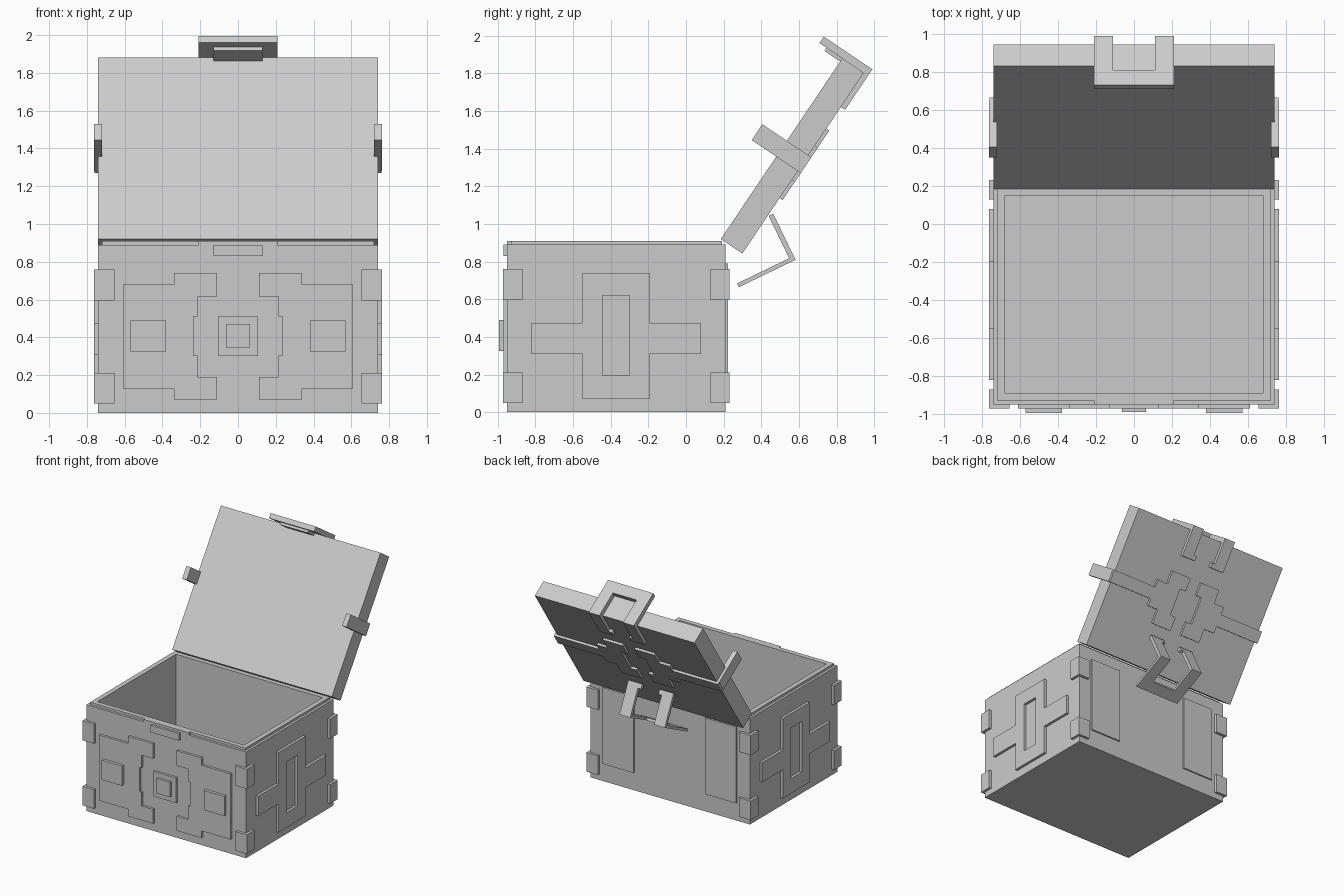
import bpy, bmesh
from mathutils import Vector

cube = bpy.data.objects.get("Cube")
if cube:
    bpy.data.objects.remove(cube, do_unlink=True)

grey = bpy.data.materials.new("plain_grey")
grey.use_nodes = True
grey.diffuse_color = (0.6, 0.6, 0.6, 1)
grey.node_tree.nodes["Principled BSDF"].inputs["Base Color"].default_value = (0.6, 0.6, 0.6, 1)


def finish(name, bm):
    bmesh.ops.recalc_face_normals(bm, faces=bm.faces)
    mesh = bpy.data.meshes.new(name)
    bm.to_mesh(mesh)
    bm.free()
    mesh.materials.append(grey)
    obj = bpy.data.objects.new(name, mesh)
    bpy.context.collection.objects.link(obj)
    return obj


def plate(name, place, low, high, *outlines):
    """Extrude an outline (later outlines are holes) in the frame given by place(a, b, depth)."""
    bm = bmesh.new()
    edges = []
    for points in outlines:
        ring = [bm.verts.new(place(a, b, low)) for a, b in points]
        edges += [bm.edges.new((v, ring[i - 1])) for i, v in enumerate(ring)]
    bmesh.ops.triangle_fill(bm, edges=edges, use_beauty=True)
    bmesh.ops.dissolve_limit(bm, angle_limit=0.01, verts=bm.verts, edges=bm.edges)
    shift = place(0, 0, high) - place(0, 0, low)
    new = bmesh.ops.extrude_face_region(bm, geom=bm.faces[:], use_keep_orig=True)["geom"]
    bmesh.ops.translate(bm, vec=shift, verts=[g for g in new if isinstance(g, bmesh.types.BMVert)])
    return finish(name, bm)


def rect(a0, a1, b0, b1):
    return [(a0, b0), (a1, b0), (a1, b1), (a0, b1)]


def flip(points, s):
    return [(a * s, b) for a, b in points]


# Frames for the faces of the chest and for the open lid
LID_ORIGIN = Vector((0, 0.185, 0.92))
LID_ALONG = Vector((0, 0.558, 0.83))
LID_OUT = Vector((0, 0.83, -0.558))


def front(x, z, d):
    return Vector((x, -0.95 - d, z))


def back(x, z, d):
    return Vector((x, 0.21 + d, z))


def lid(x, u, n):
    return Vector((x, 0, 0)) + LID_ORIGIN + LID_ALONG * u + LID_OUT * n


def lid_end(x, n, u):
    return lid(x, u, n)


# Hollow chest body with a stepped rim, made from stacked rings
bm = bmesh.new()
rings = []
for inset, z in ((0, 0), (0, 0.89), (0.02, 0.89), (0.02, 0.91), (0.06, 0.91), (0.06, 0.06)):
    x, y = 0.74 - inset, 0.58 - inset
    rings.append([bm.verts.new((a, b - 0.37, z)) for a, b in rect(-x, x, -y, y)])
for lower, upper in zip(rings, rings[1:]):
    for i in range(4):
        bm.faces.new((lower[i - 1], lower[i], upper[i], upper[i - 1]))
bm.faces.new(rings[0])
bm.faces.new(rings[-1])
finish("chest_body", bm)

# Front clasp seat and centre boss
plate("clasp_rim", front, -0.02, 0, rect(-0.21, 0.21, 0.89, 0.91))
plate("clasp_seat", front, 0, 0.02, rect(-0.13, 0.13, 0.83, 0.89))
plate("front_boss", front, 0, 0.02, rect(-0.105, 0.105, 0.3, 0.51))
plate("front_boss_stud", front, 0.02, 0.04, rect(-0.0625, 0.0625, 0.345, 0.47))

front_trim = [(0.11, 0.07), (0.34, 0.07), (0.34, 0.13), (0.61, 0.13), (0.61, 0.68), (0.34, 0.68),
              (0.34, 0.74), (0.11, 0.74), (0.11, 0.615), (0.215, 0.615), (0.215, 0.51), (0.235, 0.51),
              (0.235, 0.305), (0.215, 0.305), (0.215, 0.19), (0.11, 0.19)]
side_cross = [(-0.82, 0.31), (-0.55, 0.31), (-0.55, 0.07), (-0.195, 0.07), (-0.195, 0.31), (0.08, 0.31),
              (0.08, 0.475), (-0.195, 0.475), (-0.195, 0.74), (-0.55, 0.74), (-0.55, 0.475), (-0.82, 0.475)]
lid_trim = [(0.055, 0.355), (0.24, 0.355), (0.24, 0.47), (0.34, 0.47), (0.34, 0.528), (0.76, 0.528),
            (0.76, 0.629), (0.34, 0.629), (0.34, 0.69), (0.24, 0.69), (0.24, 0.8), (0.055, 0.8),
            (0.055, 0.69), (0.11, 0.69), (0.11, 0.47), (0.055, 0.47)]

for s, label in ((1, "left"), (-1, "right")):
    def side(y, z, d):
        return Vector((s * (0.74 + d), y, z))

    def lid_side(u, n, d):
        return lid(s * (0.74 + d), u, n)

    # Raised trim on the front, side and back
    plate(label + "_front_trim", front, 0, 0.02, flip(front_trim, s))
    plate(label + "_front_stud", front, 0.02, 0.045, flip(rect(0.38, 0.57, 0.325, 0.49), s))
    plate(label + "_side_cross", side, 0, 0.022, side_cross, rect(-0.445, -0.3, 0.195, 0.62))
    plate(label + "_back_panel", back, 0, 0.012, flip(rect(0.33, 0.62, 0.15, 0.79), s))

    # Corner guards, each an L seen from above
    for z0, z1, level in ((0.05, 0.21, "lower"), (0.595, 0.76, "upper")):
        for e, end in ((-1, "front"), (1, "back")):
            guard = [(0.655, 0.57), (0.73, 0.57), (0.73, 0.5), (0.762, 0.5), (0.762, 0.602), (0.655, 0.602)]
            plate(f"{label}_{end}_{level}_guard", lambda a, b, d: Vector((s * a, e * b - 0.37, d)),
                  z0, z1, guard)

    # Lid strap with its hook over the side
    plate(label + "_lid_trim", lid, 0.138, 0.157, flip(lid_trim, s))
    plate(label + "_lid_hook", lid_side, -0.02, 0.022, rect(0.528, 0.629, -0.157, 0.138))

# Open lid
plate("lid", lid, 0, 0.138, rect(-0.74, 0.74, 0, 1.157))
plate("clasp_tongue", lid_end, 1.137, 1.157, rect(-0.13, 0.13, -0.1, 0))


def clasp(name, place, length, thick, reach):
    """Bent clasp: a U plate running along p, with two arms folded along q."""
    plate(name + "_plate", place, 0, thick,
          [(-0.21, length), (0.21, length), (0.21, 0), (0.11, 0), (0.11, length - 0.095),
           (-0.11, length - 0.095), (-0.11, 0), (-0.21, 0)])
    arm = [(0.11, thick), (0.21, thick), (0.21, reach), (0.08, reach), (0.08, reach - 0.04), (0.11, reach - 0.04)]
    for s, label in ((1, "left"), (-1, "right")):
        plate(f"{name}_{label}_arm", lambda a, b, d: place(a, d, b), 0, 0.027, flip(arm, s))


# Front clasp on the lid, and the swung hinge clasp behind it
clasp("front_clasp", lambda x, p, q: lid(x, 1.198 - q, 0.165 - p), 0.311, 0.041, 0.26)
elbow = Vector((0, 0.582, 0.81))
clasp("hinge_clasp",
      lambda x, p, q: elbow + Vector((x, -0.9 * p - 0.436 * q, -0.436 * p + 0.9 * q)), 0.335, 0.022, 0.272)
